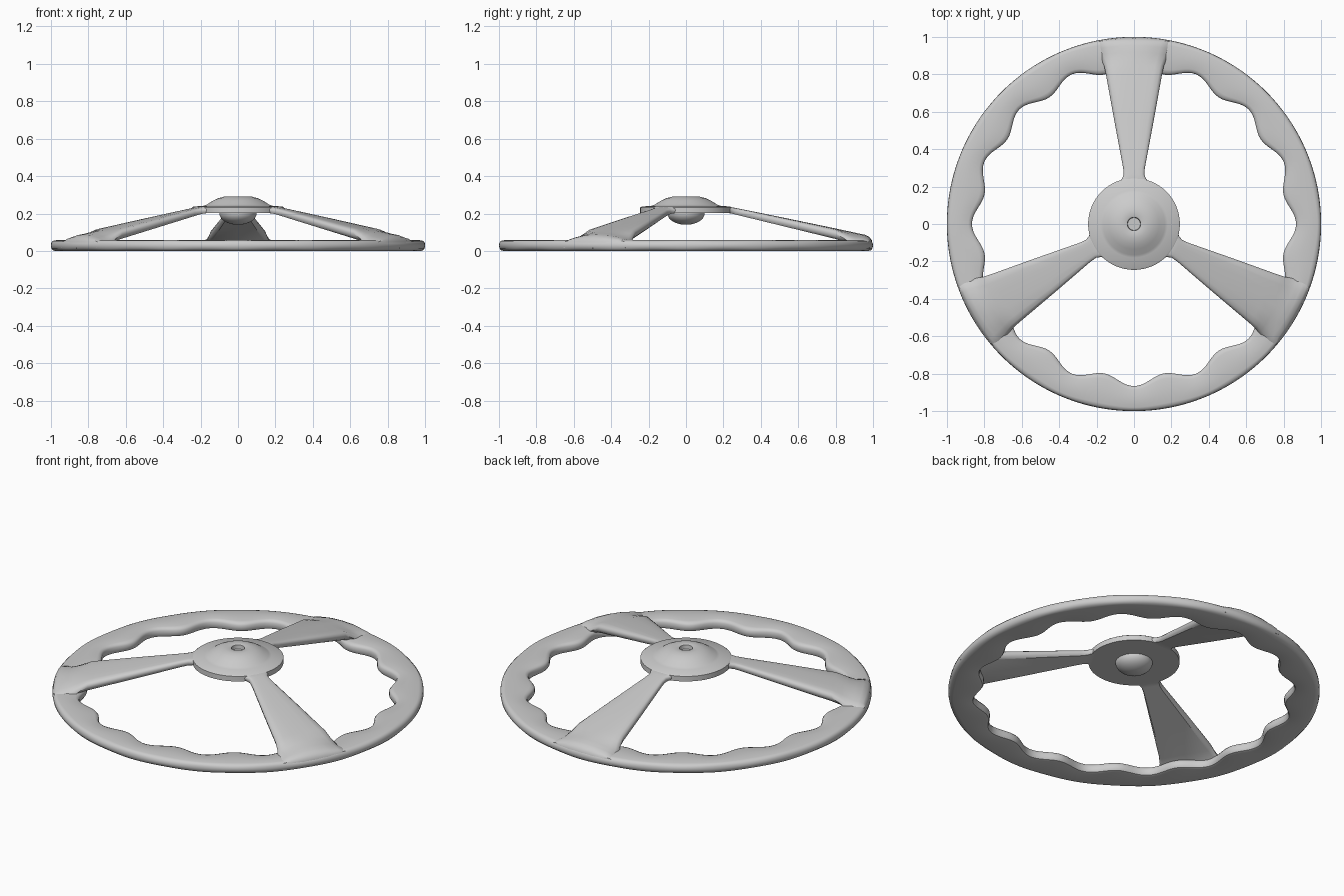
import bpy, bmesh
from math import sin, cos, pi, sqrt, radians

if "Cube" in bpy.data.objects:
    bpy.data.objects.remove(bpy.data.objects["Cube"])


def make_object(name, rings, close_rings, cap, angle=40):
    """Skin a list of equal-length closed vertex rings into one mesh object."""
    bm = bmesh.new()
    rows = [[bm.verts.new(p) for p in ring] for ring in rings]
    n = len(rows[0])
    for i in range(len(rows) if close_rings else len(rows) - 1):
        a, b = rows[i], rows[(i + 1) % len(rows)]
        for j in range(n):
            k = (j + 1) % n
            bm.faces.new((a[j], a[k], b[k], b[j]))
    if cap:
        bm.faces.new(rows[0][::-1])
        bm.faces.new(rows[-1])
    bmesh.ops.recalc_face_normals(bm, faces=bm.faces)
    mesh = bpy.data.meshes.new(name)
    bm.to_mesh(mesh)
    bm.free()
    obj = bpy.data.objects.new(name, mesh)
    bpy.context.collection.objects.link(obj)
    bpy.ops.object.select_all(action='DESELECT')
    obj.select_set(True)
    bpy.context.view_layer.objects.active = obj
    bpy.ops.object.shade_smooth_by_angle(angle=radians(angle))
    return obj


def circle(r, z, n=96):
    return [(r * cos(2 * pi * i / n), r * sin(2 * pi * i / n), z) for i in range(n)]


# Rim: rounded section swept round, with 16 finger scallops on the inside.
# First value goes from the inner edge (0) to the outer edge (1).
rim_section = [(0.04, 0.004), (0.12, 0), (0.82, 0), (0.92, 0.004), (0.98, 0.014),
               (1, 0.028), (0.985, 0.043), (0.93, 0.053), (0.85, 0.057),
               (0.5, 0.058), (0.15, 0.056), (0.05, 0.051), (0, 0.04), (0, 0.015)]
rim_rings = []
STEPS = 256
for i in range(STEPS):
    a = 2 * pi * i / STEPS
    inner = 0.84 + 0.026 * cos(16 * a)
    ring = []
    for t, z in rim_section:
        r = inner + (1 - inner) * t
        ring.append((r * cos(a), r * sin(a), z))
    rim_rings.append(ring)
make_object("rim", rim_rings, True, False)

# Spokes: flared slabs sloping from the hub down to the rim.
# Stations: distance, half width, top z, bottom z, how far the end follows the rim
stations = [(0.20, 0.100, 0.234, 0.203, 0), (0.225, 0.080, 0.234, 0.202, 0),
            (0.24, 0.065, 0.234, 0.201, 0), (0.265, 0.055, 0.230, 0.195, 0),
            (0.30, 0.058, 0.223, 0.186, 0), (0.55, 0.105, 0.172, 0.125, 0),
            (0.80, 0.150, 0.120, 0.064, 0), (0.85, 0.160, 0.109, 0.050, 0.3),
            (0.88, 0.172, 0.103, 0.038, 0.6), (0.92, 0.188, 0.094, 0.022, 1),
            (0.955, 0.200, 0.087, 0.012, 1), (0.98, 0.205, 0.075, 0.012, 1),
            (0.993, 0.205, 0.058, 0.012, 1), (0.998, 0.205, 0.035, 0.015, 1)]


def spoke_ring(station, turn):
    y, w, top, bottom, follow = station
    h = top - bottom
    edge = 0.5 * follow * max(0, top - 0.055)
    half = [(0, 0), (0.35, 0), (0.7, 0.04), (0.88, 0.12), (0.97, 0.3), (1, 0.55)]
    pts = [(w * s, top - edge * s * s * 1.6 - h * d * 0.9) for s, d in half]
    pts += [(w * 0.97, bottom + h * 0.2), (w * 0.88, bottom), (0, bottom)]
    pts += [(-x, z) for x, z in pts[-2:0:-1]]
    out = []
    for x, z in pts:
        yy = y + follow * (sqrt(y * y - x * x) - y)
        out.append((x * cos(turn) - yy * sin(turn), x * sin(turn) + yy * cos(turn), z))
    return out


for i in range(3):
    turn = 2 * pi * i / 3
    make_object(f"spoke_{i + 1}", [spoke_ring(s, turn) for s in stations], False, True)

# Hub: flange, raised boss with a small socket on top, and round cap below
hub_profile = [(0.245, 0.202), (0.245, 0.232), (0.238, 0.237), (0.18, 0.242),
               (0.165, 0.249), (0.135, 0.268), (0.105, 0.282), (0.075, 0.290),
               (0.045, 0.291), (0.036, 0.288), (0.034, 0.265)]
cap_profile = [(0.1 * sin(a), 0.202 - 0.062 * cos(a))
               for a in [pi / 2 * k / 12 for k in range(12, 0, -1)]]
profile = cap_profile[::-1] + hub_profile
make_object("hub", [circle(r, z) for r, z in profile], False, True)
